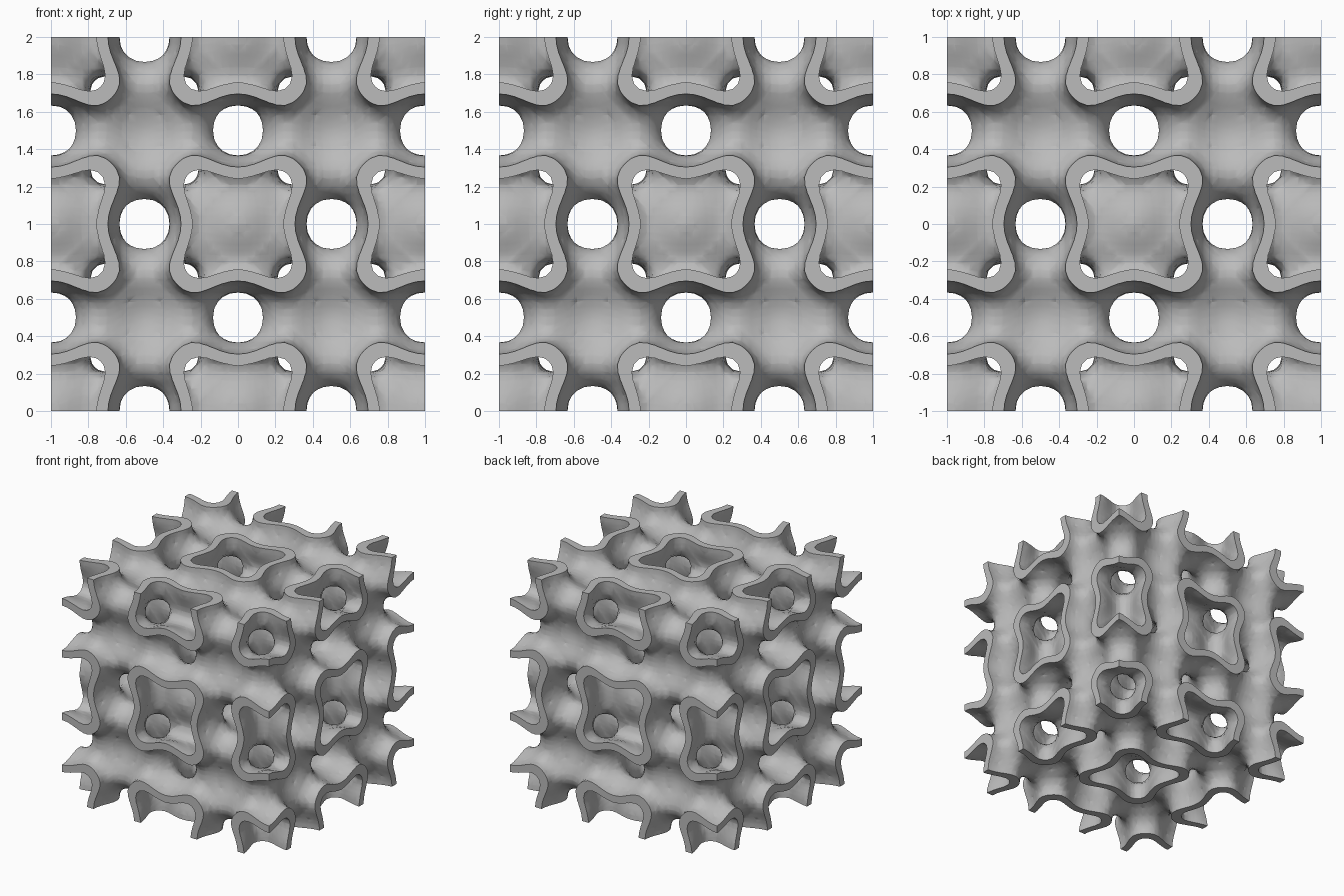
import bpy, bmesh, math
from mathutils import Vector
from mathutils.geometry import normal

cube = bpy.data.objects.get("Cube")
if cube:
    bpy.data.objects.remove(cube, do_unlink=True)

N = 24                      # grid steps per lattice cell
OUTER, INNER = -0.757, 1.172   # field levels of the two wall surfaces


def field(x, y, z):
    """Periodic body-centred lattice field, high inside the tubes."""
    a, b, c = (math.cos(2 * math.pi * t) for t in (x, y, z))
    A, B, C = (2 * t * t - 1 for t in (a, b, c))
    return (2 * (a * b + b * c + c * a) - (A + B + C)
            - 0.36 * (A * B + B * C + C * A)
            + 0.12 * (A * b * c + B * c * a + C * a * b)
            + 0.25 * A * B * C)


steps = range(N + 1)
value = {(i, j, k): field(i / N, j / N, k / N)
         for i in steps for j in steps for k in steps}
bm = bmesh.new()
verts = {}


def corner(p):
    if p not in verts:
        verts[p] = bm.verts.new(Vector(p) / N)
    return verts[p]


def crossing(p, q, level):
    """Shared vertex where the field passes a level on a grid edge."""
    if q < p:
        p, q = q, p
    key = (p, q, level)
    if key not in verts:
        t = (level - value[p]) / (value[q] - value[p])
        t = min(max(t, 0.02), 0.98)
        verts[key] = bm.verts.new(Vector(p).lerp(Vector(q), t) / N)
    return verts[key]


def add_face(loop, direction):
    """Add a face turned towards the given direction."""
    if normal(*[v.co for v in loop]).dot(direction) < 0:
        loop = loop[::-1]
    bm.faces.new(loop)


def wall(tet, level, sign):
    """Piece of one wall surface inside a tetrahedron."""
    high = [p for p in tet if value[p] > level]
    low = [p for p in tet if value[p] <= level]
    if not high or not low:
        return
    if len(high) == 2:
        (a, b), (c, d) = high, low
        loop = [crossing(*e, level) for e in ((a, c), (a, d), (b, d), (b, c))]
    else:
        loop = [crossing(p, q, level) for p in high for q in low]
    mid_high = sum((Vector(p) for p in high), Vector()) / len(high)
    mid_low = sum((Vector(p) for p in low), Vector()) / len(low)
    add_face(loop, (mid_high - mid_low) * sign)


def cut_rim(tri, direction):
    """Piece of the flat rim between the two walls inside a triangle."""
    loop = []
    for p, q in zip(tri, tri[1:] + tri[:1]):
        fp, fq = value[p], value[q]
        if OUTER < fp < INNER:
            loop.append(corner(p))
        levels = (OUTER, INNER) if fp < fq else (INNER, OUTER)
        loop += [crossing(p, q, s) for s in levels if (fp > s) != (fq > s)]
    if len(loop) > 2:
        add_face(loop, direction)


def step(p, *axes):
    return tuple(c + (i in axes) for i, c in enumerate(p))


# Curved walls of one lattice cell
orders = [(a, b) for a in range(3) for b in range(3) if a != b]
for p in value:
    if max(p) == N:
        continue
    for a, b in orders:
        tet = [p, step(p, a), step(p, a, b), step(p, 0, 1, 2)]
        wall(tet, OUTER, -1)
        wall(tet, INNER, 1)

# Flat rims on the three outer sides of the cell
for axis in range(3):
    u, v = [i for i in range(3) if i != axis]
    direction = Vector([float(i == axis) for i in range(3)])
    for p in value:
        if p[axis] == N and p[u] < N and p[v] < N:
            for w in (u, v):
                cut_rim([p, step(p, w), step(p, u, v)], direction)

mesh = bpy.data.meshes.new("lattice_block")
bm.to_mesh(mesh)
bm.free()
block = bpy.data.objects.new("lattice_block", mesh)
bpy.context.collection.objects.link(block)
block.location.z = 1

# One plain grey
grey = bpy.data.materials.new("plain grey")
grey.use_nodes = True
colour = (0.5, 0.5, 0.5, 1)
grey.diffuse_color = colour
grey.node_tree.nodes["Principled BSDF"].inputs["Base Color"].default_value = colour
mesh.materials.append(grey)

# Smooth walls with crisp rims
bpy.ops.object.select_all(action="DESELECT")
block.select_set(True)
bpy.context.view_layer.objects.active = block
bpy.ops.object.shade_smooth_by_angle(angle=math.radians(55))

# Mirror the cell into the full block
mirror = block.modifiers.new("mirror", "MIRROR")
mirror.use_axis = (True, True, True)
mirror.merge_threshold = 0.0002
